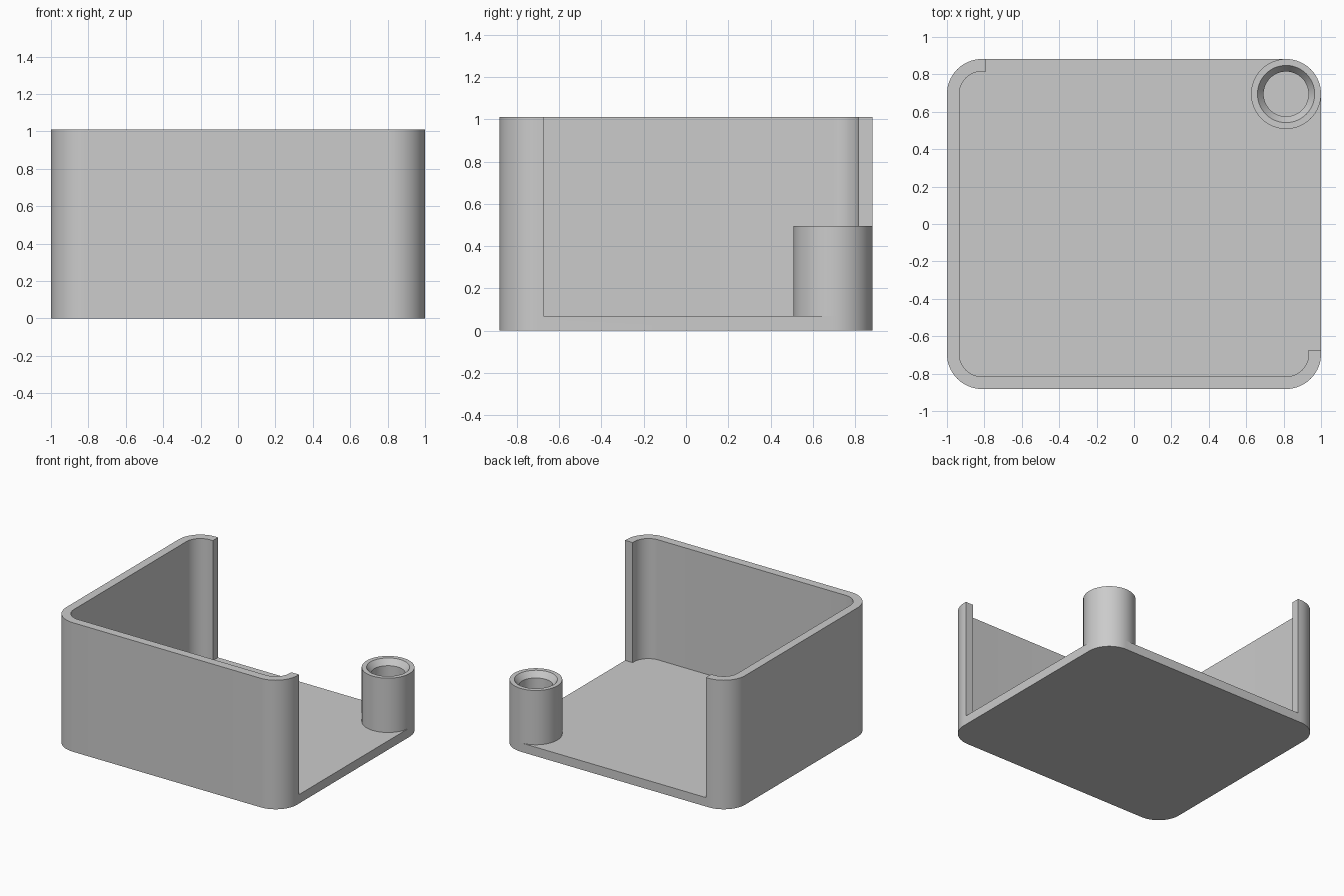
import bpy, bmesh, math

default = bpy.data.objects.get("Cube")
if default:
    bpy.data.objects.remove(default)

# Main dimensions
HX, HY, HEIGHT = 1.0, 0.882, 1.01
FLOOR, WALL, RADIUS = 0.07, 0.066, 0.187
CX, CY = HX - RADIUS, HY - RADIUS

grey = bpy.data.materials.new("plain grey")
grey.use_nodes = True
grey.diffuse_color = (0.6, 0.6, 0.6, 1)
grey.node_tree.nodes["Principled BSDF"].inputs["Base Color"].default_value = (0.6, 0.6, 0.6, 1)


def arc(cx, cy, r, start, steps=16):
    """Quarter circle, counter-clockwise from a start angle in degrees."""
    angles = [math.radians(start + 90 * i / steps) for i in range(steps + 1)]
    return [(cx + r * math.cos(a), cy + r * math.sin(a)) for a in angles]


def finish(name, bm):
    bmesh.ops.recalc_face_normals(bm, faces=bm.faces)
    mesh = bpy.data.meshes.new(name)
    bm.to_mesh(mesh)
    bm.free()
    mesh.materials.append(grey)
    obj = bpy.data.objects.new(name, mesh)
    bpy.context.collection.objects.link(obj)
    return obj


def prism(name, outline, z0, z1):
    bm = bmesh.new()
    face = bm.faces.new([bm.verts.new((x, y, z0)) for x, y in outline])
    new = bmesh.ops.extrude_face_region(bm, geom=[face])["geom"]
    bmesh.ops.translate(bm, vec=(0, 0, z1 - z0),
                        verts=[g for g in new if isinstance(g, bmesh.types.BMVert)])
    return finish(name, bm)


def activate(obj):
    bpy.ops.object.select_all(action="DESELECT")
    obj.select_set(True)
    bpy.context.view_layer.objects.active = obj


# Rounded solid block
outline = (arc(CX, CY, RADIUS, 0) + arc(-CX, CY, RADIUS, 90)
           + arc(-CX, -CY, RADIUS, 180) + arc(CX, -CY, RADIUS, 270))
tray = prism("tray", outline, 0, HEIGHT)

# Cavity, open at the back and left sides
inner = RADIUS - WALL
cavity = ([(-0.79, 1.3), (-0.79, HY - WALL)]
          + arc(-CX, CY, inner, 90) + arc(-CX, -CY, inner, 180)
          + arc(CX, -CY, inner, 270)
          + [(HX - WALL, -0.675), (1.3, -0.675), (1.3, 1.3)])
cutter = prism("cavity_cutter", cavity, FLOOR, HEIGHT + 0.3)
cutter.hide_render = True
cut = tray.modifiers.new("cavity", "BOOLEAN")
cut.operation = "DIFFERENCE"
cut.solver = "EXACT"
cut.object = cutter
activate(tray)
bpy.ops.object.modifier_apply(modifier=cut.name)
bpy.data.objects.remove(cutter)

# Hollow corner post with a countersunk mouth
bm = bmesh.new()
profile = [(RADIUS, FLOOR), (RADIUS, 0.495), (0.153, 0.495), (0.12, 0.45), (0.12, FLOOR)]
points = [bm.verts.new((r, 0, z)) for r, z in profile]
edges = [bm.edges.new(pair) for pair in zip(points, points[1:])]
bmesh.ops.spin(bm, geom=points + edges, cent=(0, 0, 0), axis=(0, 0, 1),
               angle=math.tau, steps=64, use_merge=True)
bmesh.ops.remove_doubles(bm, verts=bm.verts, dist=0.0001)
bmesh.ops.translate(bm, verts=bm.verts, vec=(CX, CY, 0))
bmesh.ops.recalc_face_normals(bm, faces=bm.faces)
post = finish("corner_post", bm)
# Make sure the outer skin faces outward
outer = max(post.data.polygons, key=lambda p: p.center.x)
if outer.normal.x < 0:
    post.data.flip_normals()

for obj in (tray, post):
    activate(obj)
    bpy.ops.object.shade_smooth_by_angle(angle=math.radians(30))
